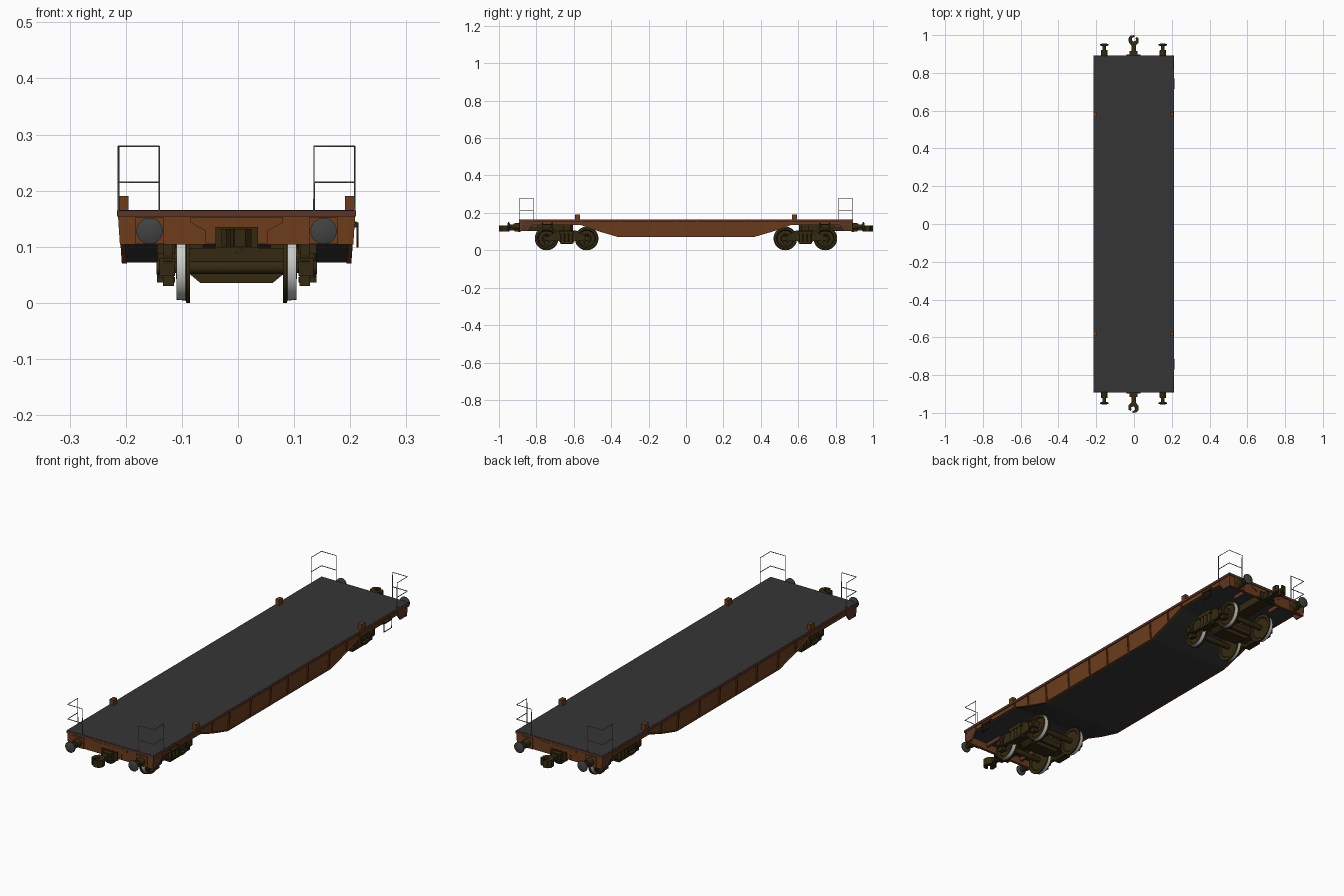
import bpy, bmesh, math
from mathutils import Matrix, Vector

if "Cube" in bpy.data.objects:
    bpy.data.objects.remove(bpy.data.objects["Cube"])

def mat(name, rgb):
    m = bpy.data.materials.new(name)
    m.diffuse_color = (*rgb, 1)
    m.use_nodes = True
    m.node_tree.nodes["Principled BSDF"].inputs["Base Color"].default_value = m.diffuse_color
    return m

DECK = mat("deck_grey", (0.036, 0.036, 0.037))
BROWN = mat("rust_brown", (0.15, 0.045, 0.012))
RED = mat("dark_red_brown", (0.10, 0.036, 0.024))
BOGIE = mat("dark_olive_brown", (0.034, 0.022, 0.006))
STEEL = mat("bright_steel", (0.60, 0.60, 0.58))
RAIL = mat("rail_grey", (0.20, 0.20, 0.20))
BUFF = mat("buffer_grey", (0.055, 0.055, 0.055))

SHIFT = Matrix.Translation((-0.0025, 0, 0))
ENDS = {"back": Matrix.Identity(4), "front": Matrix.Rotation(math.pi, 4, 'Z')}
place = SHIFT.copy()          # current placement, switched per end

def finish(name, bm, mats, smooth=False, rule=None):
    bmesh.ops.recalc_face_normals(bm, faces=bm.faces[:])
    if rule:
        for f in bm.faces:
            f.normal_update()
            f.material_index = rule(f)
    me = bpy.data.meshes.new(name)
    bm.transform(place)
    bm.to_mesh(me)
    bm.free()
    for m in mats:
        me.materials.append(m)
    ob = bpy.data.objects.new(name, me)
    bpy.context.collection.objects.link(ob)
    if smooth:
        for p in me.polygons:
            p.use_smooth = True
        me.set_sharp_from_angle(angle=math.radians(35))
    return ob

def prism(name, pts, axis, lo, hi, mats, rule=None, taper=None):
    """Extrude a 2D outline along an axis; outline uses the other two axes in order."""
    def p3(p, t):
        v = list(p)
        v.insert("xyz".index(axis), t)
        if taper:
            v[0] = taper(v)
        return v
    bm = bmesh.new()
    a = [bm.verts.new(p3(p, lo)) for p in pts]
    b = [bm.verts.new(p3(p, hi)) for p in pts]
    bm.faces.new(a)
    bm.faces.new(b)
    n = len(pts)
    for i in range(n):
        bm.faces.new((a[i], a[(i + 1) % n], b[(i + 1) % n], b[i]))
    return finish(name, bm, mats, rule=rule)

def box(name, x, y, z, m):
    return prism(name, [(x[0], y[0]), (x[1], y[0]), (x[1], y[1]), (x[0], y[1])], 'z', z[0], z[1], [m])

def lathe(name, prof, axis, centre, mats, n=32, rule=None):
    """Revolve (position, radius) pairs around an axis through centre."""
    bm = bmesh.new()
    rings = []
    for t, r in prof:
        ring = []
        for i in range(n):
            a = 2 * math.pi * i / n
            v = [r * math.cos(a), r * math.sin(a)]
            v.insert("xyz".index(axis), t)
            ring.append(bm.verts.new(Vector(v) + Vector(centre)))
        rings.append(ring)
    for r0, r1 in zip(rings, rings[1:]):
        for i in range(n):
            bm.faces.new((r0[i], r0[(i + 1) % n], r1[(i + 1) % n], r1[i]))
    bm.faces.new(rings[0])
    bm.faces.new(rings[-1])
    return finish(name, bm, mats, True, rule)

def tube(name, paths, r, m):
    cu = bpy.data.curves.new(name, 'CURVE')
    cu.dimensions = '3D'
    cu.bevel_depth = r
    cu.bevel_resolution = 1
    cu.use_fill_caps = True
    for path in paths:
        s = cu.splines.new('POLY')
        s.points.add(len(path) - 1)
        for p, c in zip(s.points, path):
            p.co = (*(place @ Vector(c)), 1)
    cu.materials.append(m)
    bpy.context.collection.objects.link(bpy.data.objects.new(name, cu))

def mirror_y(half):
    return half + [(-y, z) for y, z in reversed(half)]

def lean(inset, side=1):
    return lambda v: side * (0.2105 - inset - (0.155 - v[2]) * 0.07)

# deck: grey floor with red-brown rim
box("deck_floor", (-0.2095, 0.2095), (-0.889, 0.889), (0.160, 0.1655), DECK)
for s in (1, -1):
    box("deck_side_rim", sorted((s * 0.2085, s * 0.213)), (-0.892, 0.892), (0.154, 0.165), RED)
    box("deck_end_rim", (-0.213, 0.213), sorted((s * 0.887, s * 0.892)), (0.154, 0.165), RED)

# fish-belly body: brown webs on the sides, grey underside
belly = mirror_y([(-0.885, 0.161), (-0.885, 0.136), (-0.56, 0.136), (-0.47, 0.104), (-0.36, 0.072)])
prism("fish_belly_body", belly, 'x', -1, 1, [DECK, BROWN],
      rule=lambda f: 1 if abs(f.normal.x) > 0.7 else 0,
      taper=lambda v: math.copysign(lean(0.006)(v), v[0]))

# bottom flanges and ribs on both side sills
lower = mirror_y([(-0.885, 0.134), (-0.56, 0.134), (-0.47, 0.102), (-0.36, 0.070)])
upper = [(y, z + 0.004) for y, z in reversed(lower)]
for s in (1, -1):
    prism("belly_flange", lower + upper, 'x', 0, 1, [BROWN],
          taper=lambda v, s=s: lean(0.009 if v[0] == 0 else 0.0, s)(v))
    for y in (0.06, 0.2, 0.35, 0.47, 0.56):
        bot = 0.072 if y < 0.36 else 0.104 if y < 0.5 else 0.136
        for yy in (y, -y):
            prism("side_rib", [(yy - .003, bot), (yy + .003, bot), (yy + .003, .156), (yy - .003, .156)],
                  'x', 0, 1, [BROWN], taper=lambda v, s=s: lean(0.009 if v[0] == 0 else 0.001, s)(v))

def build_end(tag):
    # end sill with reinforced centre and corner plates
    box(tag + "_end_sill", (-0.185, 0.185), (0.876, 0.888), (0.104, 0.157), BROWN)
    prism(tag + "_centre_plate", [(-0.082, 0.153), (0.082, 0.153), (0.082, 0.143), (0.055, 0.128),
          (0.055, 0.106), (-0.055, 0.106), (-0.055, 0.128), (-0.082, 0.143)], 'y', 0.886, 0.891, [BROWN])
    for s in (1, -1):
        prism(tag + "_corner_plate", [(s * .183, .157), (s * .2115, .157), (s * .208, .104), (s * .183, .104)],
              'y', 0.880, 0.889, [BROWN])
        prism(tag + "_corner_side", [(.889, .157), (.889, .104), (.845, .104), (.82, .134), (.82, .157)],
              'x', 0, 1, [RED], taper=lambda v, s=s: lean(0.006 if v[0] == 0 else 0.0, s)(v))
        # buffer: base plate, sleeve, neck and domed disc
        bx = s * 0.155
        box(tag + "_buffer_base", (bx - .026, bx + .026), (0.886, 0.893), (0.105, 0.152), BROWN)
        lathe(tag + "_buffer_sleeve", [(0.89, .018), (0.921, .016), (0.921, .010), (0.944, .010)], 'y',
              (bx, 0, .128), [BOGIE], 24)
        lathe(tag + "_buffer_disc", [(0.942, .014), (0.946, .0235), (0.951, .0235), (0.955, .012)], 'y',
              (bx, 0, .128), [BUFF], 32)
        # corner handrail
        x, h, lo, y, xi = s * 0.2105, 0.279, 0.215, 0.888, s * 0.138
        tube(tag + "_handrail", [
            [(x, .816, .163), (x, .816, h), (x, y, h), (xi, y, h), (xi, y, .163)],
            [(x, .816, lo), (x, y, lo), (xi, y, lo)]], 0.0017, RAIL)
        # stake pocket
        box(tag + "_stake_block", sorted((s * 0.193, s * 0.211)), (0.567, 0.593), (0.158, 0.190), BROWN)
        # headstock braces above the bogie
        box(tag + "_sill_brace", sorted((s * 0.09, s * 0.10)), (0.79, 0.88), (0.118, 0.138), RED)

    # coupler: draft box, shank and open hook-shaped head
    box(tag + "_centre_sill", (-0.028, 0.028), (0.62, 0.89), (0.102, 0.138), BOGIE)
    box(tag + "_draft_box", (-0.038, 0.038), (0.885, 0.897), (0.098, 0.135), BOGIE)
    box(tag + "_coupler_collar", (-0.022, 0.022), (0.895, 0.917), (0.100, 0.132), BOGIE)
    box(tag + "_coupler_shank", (-0.012, 0.012), (0.915, 0.958), (0.106, 0.126), BOGIE)
    prism(tag + "_coupler_head", [(-.012, .945), (.012, .945), (.026, .960), (.027, .982), (.018, .990),
          (.011, .984), (.013, .972), (.002, .965), (-.008, .972), (-.008, .984), (.006, .992),
          (.004, 1.0), (-.016, .997), (-.027, .984), (-.025, .962)], 'z', 0.100, 0.132, [BOGIE])

def build_bogie(tag, c):
    za = 0.063
    for s in (1, -1):
        # side frame with spring pack
        half = [(-.03, .034), (-.042, .05), (-.085, .05), (-.124, .05), (-.128, .074), (-.085, .084), (-.05, .106)]
        prism(tag + "_side_frame", [(c + y, z) for y, z in mirror_y(half)], 'x',
              *sorted((s * .114, s * .130)), [BOGIE])
        for d in (-0.022, 0, 0.022):
            lathe(tag + "_spring", [(.045, .010), (.088, .010)], 'z', (s * .132, c + d, 0), [BOGIE], 12)
        box(tag + "_spring_seat", sorted((s * .11, s * .142)), (c - .036, c + .036), (.036, .046), BOGIE)
        box(tag + "_spring_cap", sorted((s * .11, s * .142)), (c - .04, c + .04), (.087, .104), BOGIE)
        box(tag + "_side_bearer", sorted((s * .06, s * .10)), (c - .02, c + .02), (.095, .137), BOGIE)
        for d in (-0.107, 0.107):
            # axle box with round cover
            box(tag + "_axle_box", sorted((s * .11, s * .137)), (c + d - .02, c + d + .02), (.048, .08), BOGIE)
            box(tag + "_axle_box_foot", sorted((s * .112, s * .131)), (c + d - .012, c + d + .012), (.030, .05), BOGIE)
            lathe(tag + "_axle_cover", [(s * .13, .014), (s * .143, .012)], 'x', (0, c + d, za), [BOGIE], 16)
            # wheel: flange, bright tread, dished outer face
            lathe(tag + "_wheel", [(s * .086, .02), (s * .086, .046), (s * .083, .050), (s * .083, .063),
                  (s * .0895, .063), (s * .091, .059), (s * .107, .0575), (s * .107, .047), (s * .098, .043),
                  (s * .098, .024), (s * .108, .020)], 'x', (0, c + d, za), [BOGIE, STEEL], 40,
                  rule=lambda f, s=s, y=c + d: 1 if abs(f.calc_center_median().x) > .0905 and
                  math.hypot(f.calc_center_median().y - y, f.calc_center_median().z - za) > .0545 else 0)
    for d in (-0.107, 0.107):
        lathe(tag + "_axle", [(-.13, .010), (-.09, .010), (-.08, .012), (.08, .012), (.09, .010), (.13, .010)],
              'x', (0, c + d, za), [BOGIE], 16)
        # brake beam
        e = d * 0.36
        box(tag + "_brake_beam", (-.08, .08), (c + e - .006, c + e + .006), (.052, .074), BOGIE)
    # bolster and pivot
    prism(tag + "_bolster", [(-.118, .098), (.118, .098), (.118, .055), (.082, .050), (.064, .035), (-.064, .035),
          (-.082, .050), (-.118, .055)], 'y', c - .032, c + .032, [BOGIE])
    lathe(tag + "_pivot", [(.09, .035), (.138, .035)], 'z', (0, c, 0), [BOGIE], 24)

for tag, rot in ENDS.items():
    place = SHIFT @ rot
    build_end(tag)
    build_bogie(tag + "_bogie", 0.638)

# hanging step loops, right side only
place = SHIFT
for y in (0.742, -0.742):
    x = 0.2155
    tube("step_loop", [[(.205, y - .026, .146), (x, y - .026, .142), (x, y - .026, .100), (x, y + .026, .100),
         (x, y + .026, .142), (.205, y + .026, .146)]], 0.0022, BOGIE)
    box("step_bracket", (.203, .2165), (y - .028, y + .028), (.134, .141), BOGIE)
